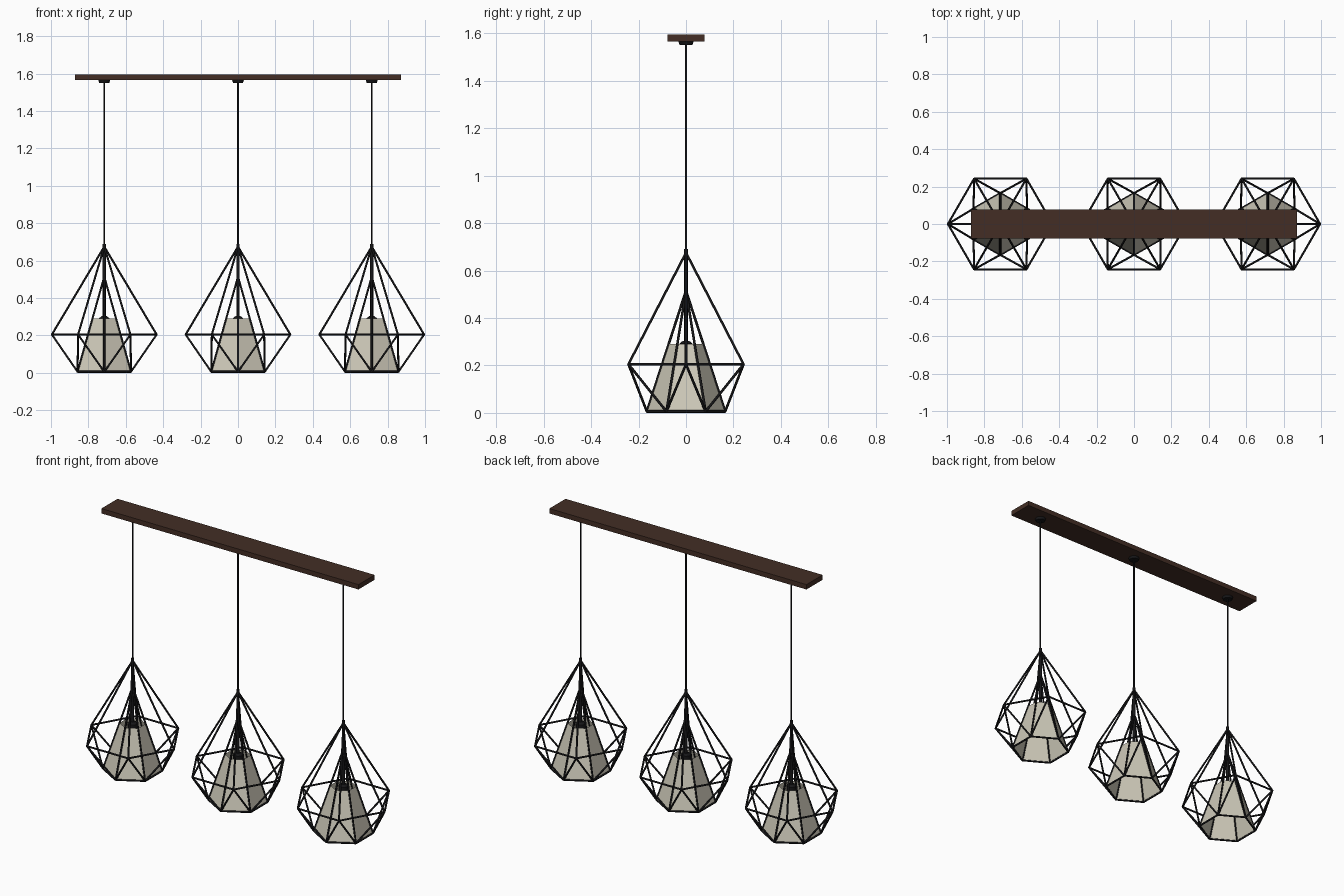
import bpy, bmesh, math
from mathutils import Vector, Matrix

if "Cube" in bpy.data.objects:
    bpy.data.objects.remove(bpy.data.objects["Cube"])


def material(name, rgb):
    m = bpy.data.materials.new(name)
    m.diffuse_color = (*rgb, 1)
    m.use_nodes = True
    m.node_tree.nodes["Principled BSDF"].inputs["Base Color"].default_value = m.diffuse_color
    return m


BLACK = material("black metal", (0.008, 0.008, 0.009))
WOOD = material("dark brown wood", (0.056, 0.027, 0.018))
SHADE = material("warm grey shade", (0.62, 0.59, 0.49))


def finish(bm, name, mat, smooth=False):
    me = bpy.data.meshes.new(name)
    bm.to_mesh(me)
    bm.free()
    me.materials.append(mat)
    if smooth:
        for p in me.polygons:
            p.use_smooth = len(p.vertices) == 4
    ob = bpy.data.objects.new(name, me)
    bpy.context.collection.objects.link(ob)
    return ob


def rod(bm, a, b, r1, r2=None, sides=8):
    """Cylinder or cone between two points."""
    a, b = Vector(a), Vector(b)
    d = b - a
    mat = Matrix.Translation((a + b) / 2) @ d.to_track_quat('Z', 'Y').to_matrix().to_4x4()
    bmesh.ops.create_cone(bm, cap_ends=True, segments=sides, radius1=r1,
                          radius2=r1 if r2 is None else r2, depth=d.length, matrix=mat)


def ring(x, r, z, turn=0):
    return [Vector((x + r * math.cos(math.radians(60 * i + turn)),
                    r * math.sin(math.radians(60 * i + turn)), z)) for i in range(6)]


# ceiling bar
bm = bmesh.new()
bmesh.ops.create_cube(bm, size=1, matrix=Matrix.Translation((0, 0, 1.58))
                      @ Matrix.Diagonal((1.744, 0.156, 0.03, 1)))
finish(bm, "ceiling_bar", WOOD)

T = 0.0055   # strut radius
for side, x in (("left", -0.715), ("middle", 0), ("right", 0.715)):
    top, inner = Vector((x, 0, 0.675)), Vector((x, 0, 0.515))
    mid = ring(x, 0.28, 0.205)
    low = ring(x, 0.165, 0.006, 30)

    # wire cage: outer diamond, zigzag, base ring and inner pyramid
    bm = bmesh.new()
    for i in range(6):
        j = (i + 1) % 6
        for a, b in ((top, mid[i]), (mid[i], mid[j]), (mid[i], low[i]),
                     (mid[j], low[i]), (low[i], low[j]), (low[i], inner)):
            rod(bm, a, b, T)
        for p in (mid[i], low[i]):
            bmesh.ops.create_icosphere(bm, subdivisions=1, radius=T * 1.05,
                                       matrix=Matrix.Translation(p))
    finish(bm, side + "_wire_cage", BLACK, True)

    # open hexagonal shade following the inner struts
    bm = bmesh.new()
    k = (0.515 - 0.29) / (0.515 - 0.006)
    lo = [bm.verts.new(p) for p in low]
    hi = [bm.verts.new(p) for p in ring(x, 0.165 * k, 0.29, 30)]
    for i in range(6):
        j = (i + 1) % 6
        bm.faces.new((lo[i], lo[j], hi[j], hi[i]))
    finish(bm, side + "_shade", SHADE)

    # cable, stem with collar, and lamp socket
    bm = bmesh.new()
    rod(bm, (x, 0, 0.68), (x, 0, 1.56), 0.0045)
    finish(bm, side + "_cable", BLACK, True)
    bm = bmesh.new()
    rod(bm, (x, 0, 0.29), (x, 0, 0.69), 0.009, sides=12)
    finish(bm, side + "_stem", BLACK, True)
    bm = bmesh.new()
    rod(bm, (x, 0, 0.22), (x, 0, 0.292), 0.028, sides=16)
    rod(bm, (x, 0, 0.292), (x, 0, 0.303), 0.028, 0.014, sides=16)
    finish(bm, side + "_socket", BLACK, True)

    # cable cup under the bar
    bm = bmesh.new()
    rod(bm, (x, 0, 1.551), (x, 0, 1.566), 0.027, 0.032, sides=16)
    finish(bm, side + "_cable_cup", BLACK, True)
